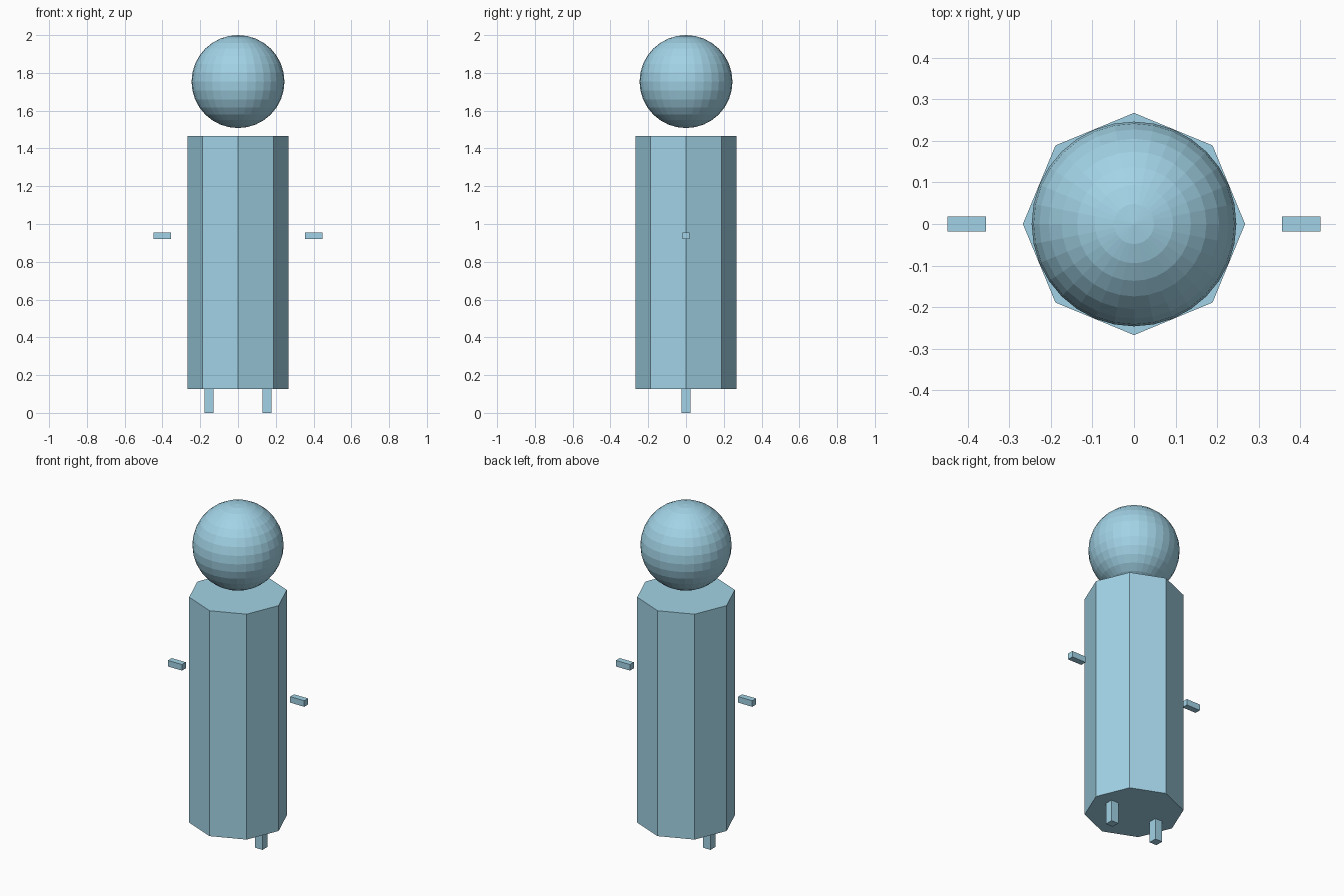
import bpy
from math import radians

if "Cube" in bpy.data.objects:
    bpy.data.objects.remove(bpy.data.objects["Cube"])

blue = bpy.data.materials.new("light_blue")
blue.diffuse_color = (0.36, 0.65, 0.79, 1)
blue.use_nodes = True
blue.node_tree.nodes["Principled BSDF"].inputs["Base Color"].default_value = blue.diffuse_color


def finish(name):
    obj = bpy.context.object
    obj.name = name
    obj.data.materials.append(blue)
    return obj


def box(name, center, size):
    bpy.ops.mesh.primitive_cube_add(size=1, location=center)
    obj = finish(name)
    obj.scale = size
    bpy.ops.object.transform_apply(location=False, rotation=False, scale=True)
    return obj


# Octagonal body with corners on the x and y axes
BOTTOM, TOP = 0.127, 1.466
bpy.ops.mesh.primitive_cylinder_add(vertices=8, radius=0.267, depth=TOP - BOTTOM,
                                    location=(0, 0, (TOP + BOTTOM) / 2))
finish("body")

# Faceted head floating above the body
bpy.ops.mesh.primitive_uv_sphere_add(segments=32, ring_count=16, radius=0.246,
                                     location=(0, 0, 1.754))
finish("head")

# Floating arms and short legs, mirrored left and right
for side, sx in (("left", 1), ("right", -1)):
    box(f"{side}_arm", (sx * 0.402, 0, 0.938), (0.092, 0.036, 0.036))
    box(f"{side}_leg", (sx * 0.154, 0, BOTTOM / 2), (0.048, 0.048, BOTTOM))
